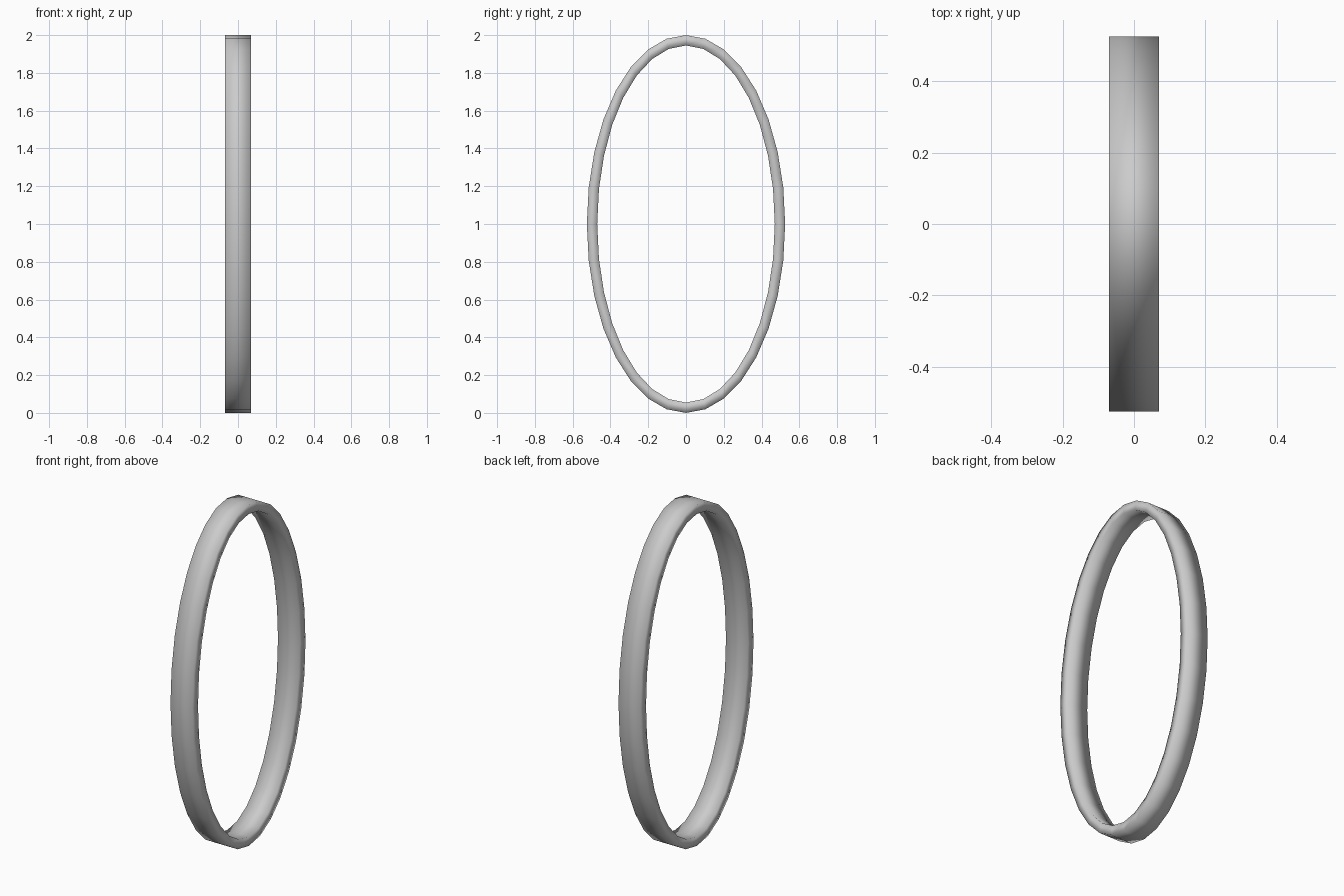
import bpy, bmesh, math

if "Cube" in bpy.data.objects:
    bpy.data.objects.remove(bpy.data.objects["Cube"])

SEGMENTS = 32
HALF_WIDTH = 0.07
OUTER = (0.525, 1.0)     # y and z radii
INNER = (0.47, 0.945)
CENTRE_Z = 1.0

# Four-sided band section, repeated round the ellipse
section = [(-HALF_WIDTH, OUTER), (HALF_WIDTH, OUTER),
           (HALF_WIDTH, INNER), (-HALF_WIDTH, INNER)]

bm = bmesh.new()
rings = []
for i in range(SEGMENTS):
    a = 2 * math.pi * i / SEGMENTS
    rings.append([bm.verts.new((x, ry * math.cos(a), CENTRE_Z + rz * math.sin(a)))
                  for x, (ry, rz) in section])

# Bridge neighbouring sections
for i in range(SEGMENTS):
    a, b = rings[i], rings[(i + 1) % SEGMENTS]
    for j in range(4):
        k = (j + 1) % 4
        bm.faces.new((a[j], a[k], b[k], b[j]))

bmesh.ops.recalc_face_normals(bm, faces=bm.faces)
for f in bm.faces:
    f.smooth = True

mesh = bpy.data.meshes.new("oval_ring")
bm.to_mesh(mesh)
bm.free()
bpy.context.collection.objects.link(bpy.data.objects.new("oval_ring", mesh))
